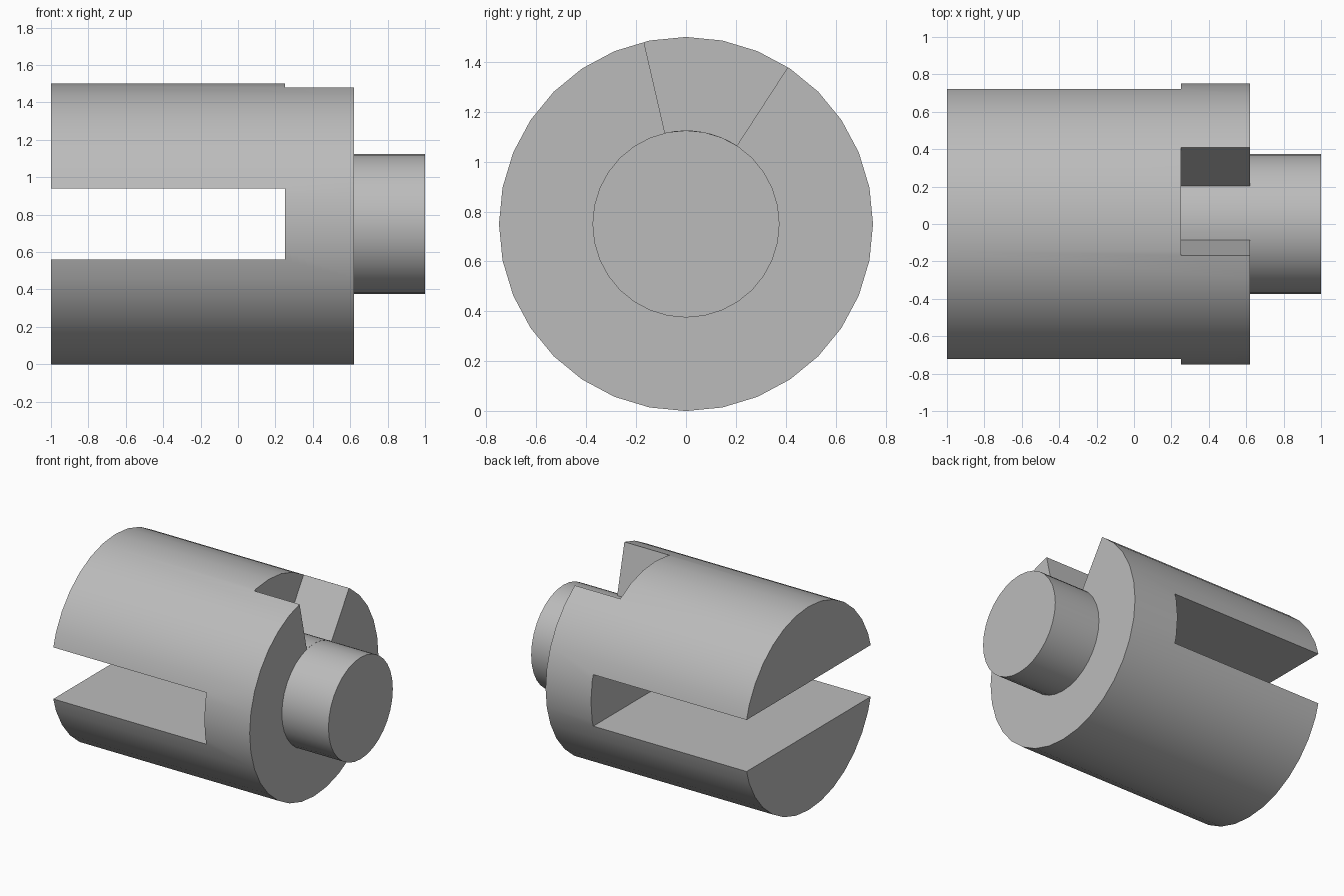
import bpy, bmesh, math
from math import sin, cos, radians

CENTRE_Z = 0.75
BODY_R, STEM_R = 0.75, 0.375
SEGMENTS = 32

default = bpy.data.objects.get("Cube")
if default:
    bpy.data.objects.remove(default, do_unlink=True)

grey = bpy.data.materials.new("plain grey")
grey.use_nodes = True
grey.diffuse_color = (0.5, 0.5, 0.5, 1)
grey.node_tree.nodes["Principled BSDF"].inputs["Base Color"].default_value = (0.5, 0.5, 0.5, 1)


def arc(radius, start, end, steps):
    """Points (y, z) round the axis, angles measured from straight up towards +y."""
    angles = [radians(start + (end - start) * i / steps) for i in range(steps + 1)]
    return [(radius * sin(a), CENTRE_Z + radius * cos(a)) for a in angles]


def extrude_x(name, outline, x0, x1):
    """Solid prism of a (y, z) outline running along x."""
    bm = bmesh.new()
    face = bm.faces.new([bm.verts.new((x0, y, z)) for y, z in outline])
    moved = bmesh.ops.extrude_face_region(bm, geom=[face], use_keep_orig=True)
    bmesh.ops.translate(bm, vec=(x1 - x0, 0, 0),
                        verts=[g for g in moved["geom"] if isinstance(g, bmesh.types.BMVert)])
    bmesh.ops.recalc_face_normals(bm, faces=bm.faces)
    mesh = bpy.data.meshes.new(name)
    bm.to_mesh(mesh)
    bm.free()
    mesh.materials.append(grey)
    obj = bpy.data.objects.new(name, mesh)
    bpy.context.collection.objects.link(obj)
    return obj


def select_only(obj):
    bpy.ops.object.select_all(action="DESELECT")
    obj.select_set(True)
    bpy.context.view_layer.objects.active = obj


def cut(obj, cutter):
    mod = obj.modifiers.new("cut", "BOOLEAN")
    mod.operation, mod.solver, mod.object = "DIFFERENCE", "EXACT", cutter
    select_only(obj)
    bpy.ops.object.modifier_apply(modifier=mod.name)
    bpy.data.objects.remove(cutter, do_unlink=True)


# Main drum and the thinner stem on its end
drum = extrude_x("drum", arc(BODY_R, 0, 360, SEGMENTS)[:-1], -1, 0.62)
stem = extrude_x("stem", arc(STEM_R, 0, 360, SEGMENTS)[:-1], 0.62, 1)

# Slot straight through the drum from front to back
slot = [(-1, 0.56), (1, 0.56), (1, 0.94), (-1, 0.94)]
cut(drum, extrude_x("slot_cutter", slot, -1.2, 0.25))

# Wedge notch in the stem end, down to the stem radius
notch = arc(STEM_R, -13, 33, 8) + arc(BODY_R + 0.2, 33, -13, 8)
cut(drum, extrude_x("notch_cutter", notch, 0.25, 0.8))

for part in (drum, stem):
    select_only(part)
    bpy.ops.object.shade_smooth_by_angle(angle=radians(30))
